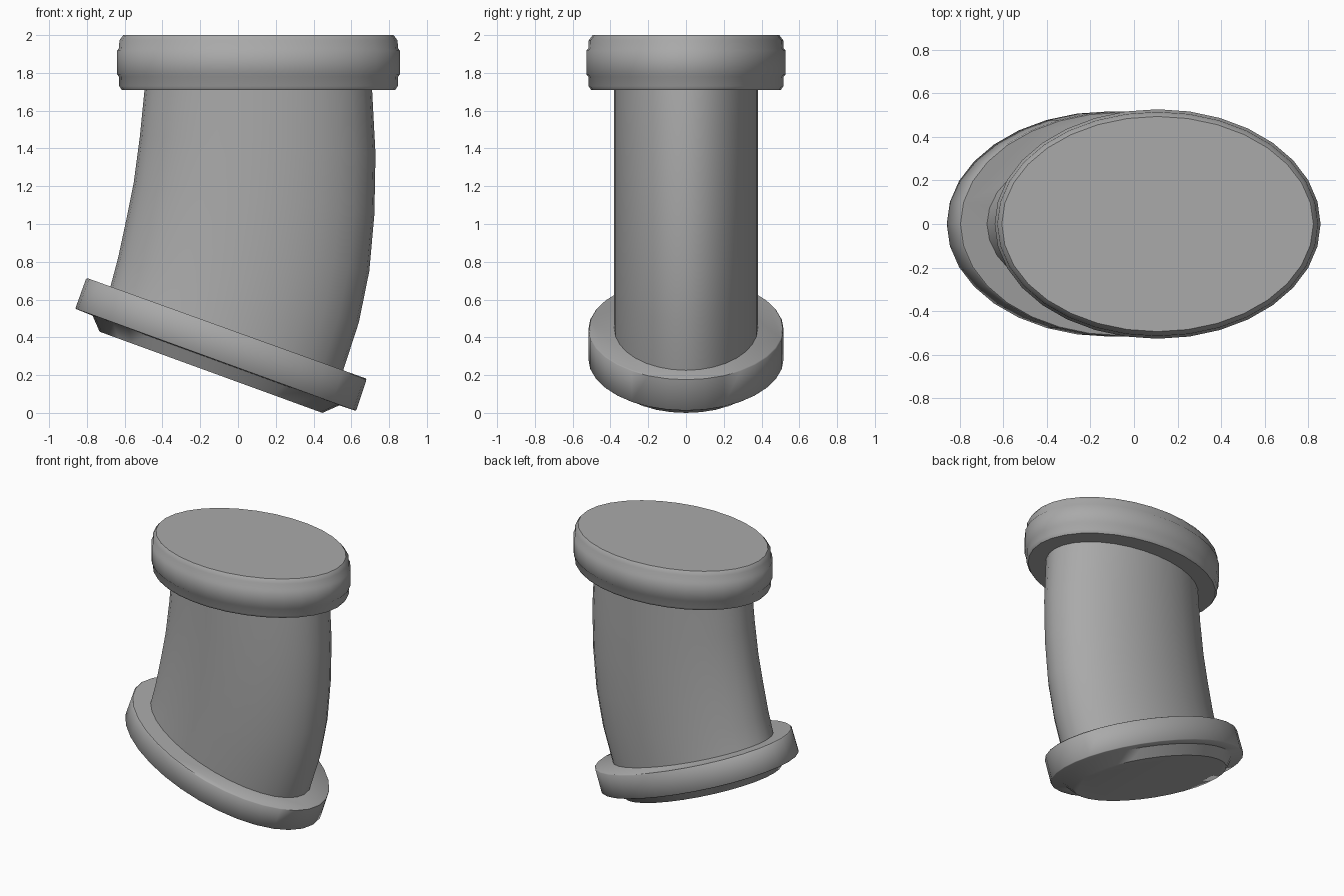
import bpy, bmesh, math

cube = bpy.data.objects.get("Cube")
if cube:
    bpy.data.objects.remove(cube, do_unlink=True)

SEGMENTS = 32

grey = bpy.data.materials.new("plain grey")
grey.use_nodes = True
grey.diffuse_color = (0.4, 0.4, 0.4, 1)
grey.node_tree.nodes["Principled BSDF"].inputs["Base Color"].default_value = (0.4, 0.4, 0.4, 1)


def loft(name, rings):
    """Skin elliptical rings, each (left point xz, right point xz, half depth), bottom to top."""
    bm = bmesh.new()
    loops = []
    for (lx, lz), (rx, rz), depth in rings:
        loop = []
        for i in range(SEGMENTS):
            a = 2 * math.pi * i / SEGMENTS
            t = (1 + math.cos(a)) / 2
            loop.append(bm.verts.new((lx + (rx - lx) * t, depth * math.sin(a), lz + (rz - lz) * t)))
        loops.append(loop)
    for low, high in zip(loops, loops[1:]):
        for i in range(SEGMENTS):
            j = (i + 1) % SEGMENTS
            bm.faces.new((low[i], low[j], high[j], high[i]))
    bm.faces.new(loops[0][::-1])
    bm.faces.new(loops[-1])
    bmesh.ops.recalc_face_normals(bm, faces=bm.faces)
    mesh = bpy.data.meshes.new(name)
    bm.to_mesh(mesh)
    bm.free()
    mesh.materials.append(grey)
    obj = bpy.data.objects.new(name, mesh)
    bpy.context.collection.objects.link(obj)
    bpy.ops.object.select_all(action='DESELECT')
    obj.select_set(True)
    bpy.context.view_layer.objects.active = obj
    bpy.ops.object.shade_smooth_by_angle(angle=math.radians(50))
    return obj


# Tilted foot: tapered plug below a flat collar
loft("bottom_collar", [
    ((-0.733, 0.43), (0.447, 0.0), 0.41),
    ((-0.77, 0.515), (0.537, 0.04), 0.455),
    ((-0.857, 0.55), (0.62, 0.012), 0.512),
    ((-0.86, 0.556), (0.627, 0.015), 0.517),
    ((-0.805, 0.708), (0.68, 0.176), 0.517),
    ((-0.797, 0.713), (0.675, 0.183), 0.512),
])

# Bent elliptical column, sunk a little into both collars
loft("bent_column", [
    ((-0.70, 0.60), (0.53, 0.15), 0.38),
    ((-0.675, 0.67), (0.557, 0.225), 0.38),
    ((-0.635, 0.82), (0.64, 0.48), 0.38),
    ((-0.59, 1.03), (0.695, 0.75), 0.38),
    ((-0.552, 1.22), (0.722, 1.05), 0.38),
    ((-0.52, 1.46), (0.728, 1.37), 0.38),
    ((-0.495, 1.71), (0.71, 1.71), 0.38),
    ((-0.49, 1.76), (0.705, 1.76), 0.38),
])

# Upright head: stepped collar given as (height, inset from widest outline)
HEAD = [(1.71, 0.025), (1.73, 0.011), (1.78, 0.010), (1.792, 0.0), (1.918, 0.0),
        (1.93, 0.010), (1.972, 0.012), (2.0, 0.033)]
loft("top_collar", [((-0.64 + d, z), (0.857 - d, z), 0.527 - d) for z, d in HEAD])
